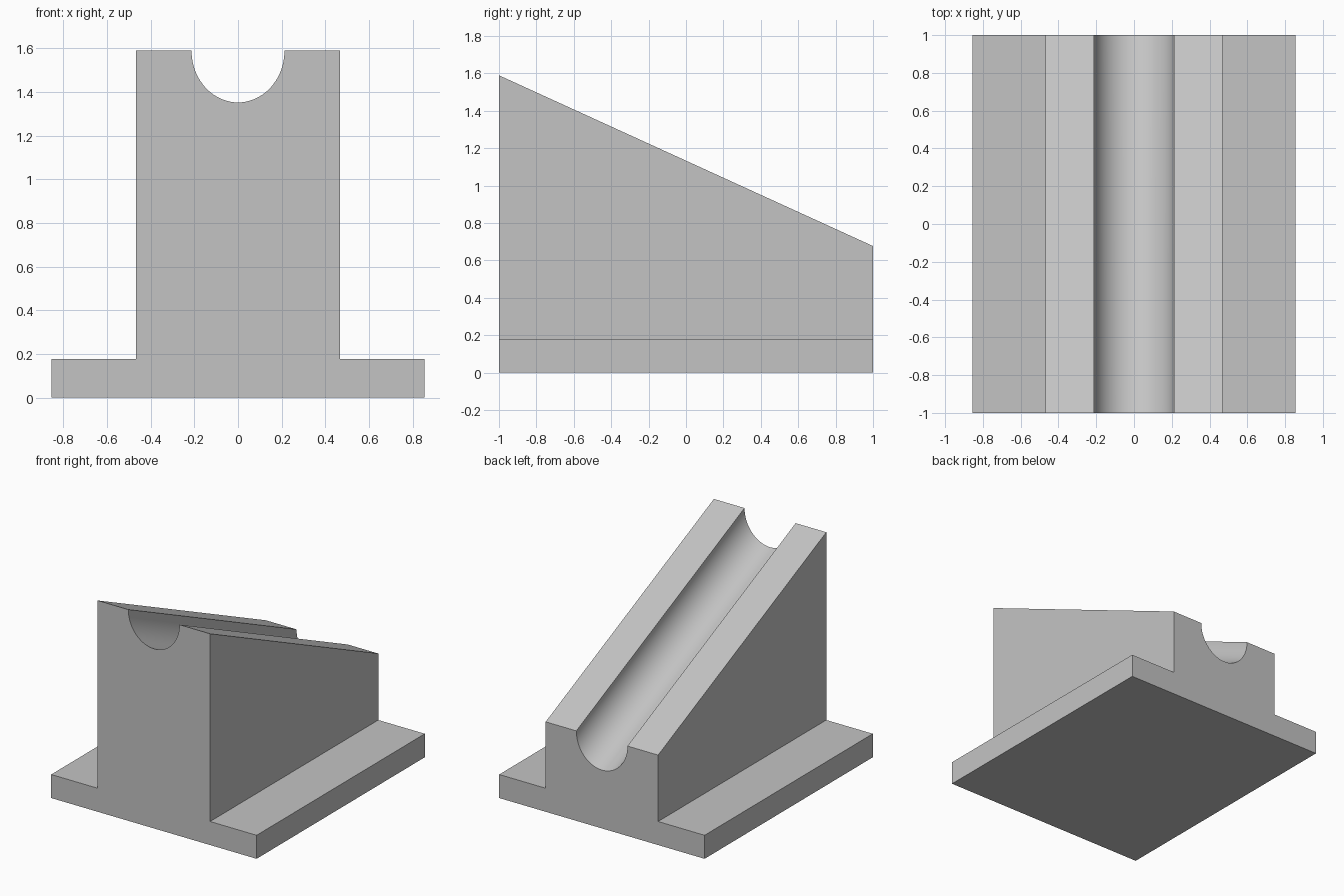
import bpy, bmesh, math

cube = bpy.data.objects.get("Cube")
if cube:
    bpy.data.objects.remove(cube, do_unlink=True)

BASE_W, BASE_H = 0.855, 0.177     # half width and height of the foot plate
BLOCK_W, TOP_Z = 0.468, 1.59      # half width and front height of the block
DROP = 0.913                      # fall of the sloped top from front to back
GROOVE_W, GROOVE_D = 0.213, 0.238
STEPS = 40

grey = bpy.data.materials.new("plain grey")
grey.use_nodes = True
colour = (0.55, 0.55, 0.55, 1)
grey.diffuse_color = colour
grey.node_tree.nodes["Principled BSDF"].inputs["Base Color"].default_value = colour

# Cross-section: foot plate, block wall, then the round groove
flat = [(-BLOCK_W, BASE_H), (-BASE_W, BASE_H), (-BASE_W, 0),
        (BASE_W, 0), (BASE_W, BASE_H), (BLOCK_W, BASE_H)]
groove = []
for i in range(STEPS + 1):
    a = math.pi * i / STEPS
    groove.append((GROOVE_W * math.cos(a), TOP_Z - GROOVE_D * math.sin(a)))
sloped = [(BLOCK_W, TOP_Z)] + groove + [(-BLOCK_W, TOP_Z)]

# Sweep front to back, lowering only the sloped points
bm = bmesh.new()


def section(y, drop):
    points = flat + [(x, z - drop) for x, z in sloped]
    return [bm.verts.new((x, y, z)) for x, z in points]


front, back = section(-1, 0), section(1, DROP)
bm.faces.new(front)
bm.faces.new(back[::-1])
n = len(front)
for i in range(n):
    j = (i + 1) % n
    bm.faces.new((front[j], front[i], back[i], back[j]))
bmesh.ops.recalc_face_normals(bm, faces=bm.faces)

mesh = bpy.data.meshes.new("grooved_ramp_block")
bm.to_mesh(mesh)
bm.free()
mesh.materials.append(grey)
block = bpy.data.objects.new("grooved_ramp_block", mesh)
bpy.context.collection.objects.link(block)

# Smooth groove, crisp edges
bpy.context.view_layer.objects.active = block
block.select_set(True)
bpy.ops.object.shade_smooth_by_angle(angle=math.radians(30))
